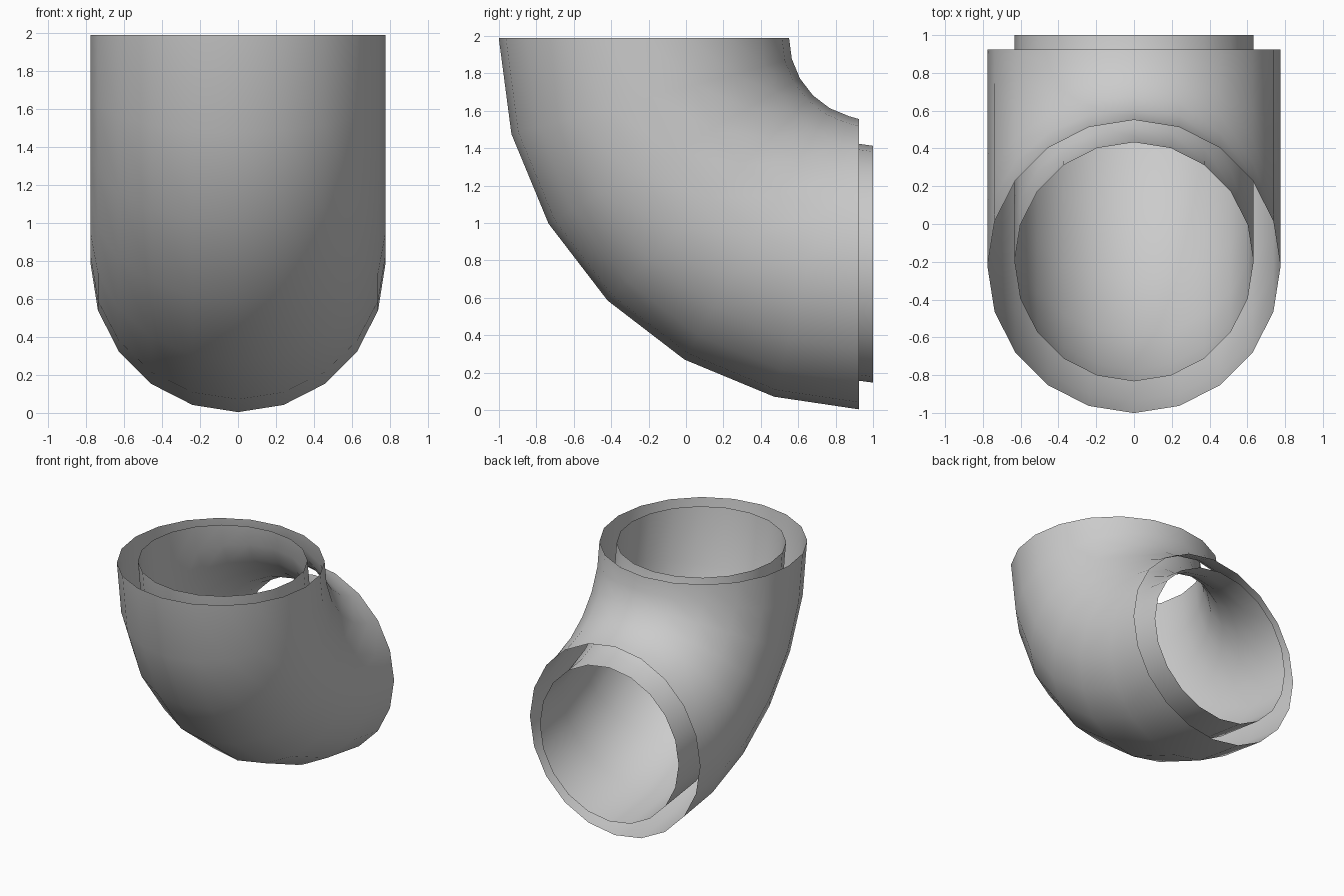
import bpy
import bmesh
from math import sin, cos, pi

SIDES = 20       # facets around each pipe
STEPS = 6        # segments along the quarter bend
TOP = 1.99       # height of the upper opening

cube = bpy.data.objects.get("Cube")
if cube:
    bpy.data.objects.remove(cube, do_unlink=True)

grey = bpy.data.materials.new("plain_grey")
grey.use_nodes = True
colour = (0.6, 0.6, 0.6, 1)
grey.diffuse_color = colour
grey.node_tree.nodes["Principled BSDF"].inputs["Base Color"].default_value = colour


def elbow(name, radius, pivot_y, bend, end_y):
    """Open quarter-bend pipe from the top opening to the back opening."""
    bm = bmesh.new()
    rings = []
    for step in range(STEPS + 1):
        a = step / STEPS * pi / 2
        ring = []
        for side in range(SIDES):
            t = side / SIDES * 2 * pi
            r = bend + radius * cos(t)
            y = end_y if step == STEPS else pivot_y - r * cos(a)
            ring.append(bm.verts.new((radius * sin(t), y, TOP - r * sin(a))))
        rings.append(ring)
    for lower, upper in zip(rings, rings[1:]):
        for i in range(SIDES):
            j = (i + 1) % SIDES
            face = bm.faces.new((lower[i], lower[j], upper[j], upper[i]))
            face.smooth = True
    # Face the walls outwards
    bm.normal_update()
    if sum(f.normal.x * f.calc_center_median().x for f in bm.faces) < 0:
        bmesh.ops.reverse_faces(bm, faces=bm.faces[:])
    mesh = bpy.data.meshes.new(name)
    bm.to_mesh(mesh)
    bm.free()
    mesh.materials.append(grey)
    obj = bpy.data.objects.new(name, mesh)
    bpy.context.collection.objects.link(obj)
    return obj


# Outer sleeve, slightly shortened at the back
elbow("outer_pipe", 0.776, 0.985, 1.21, 0.925)

# Inner pipe, standing a little proud of the sleeve at the back
elbow("inner_pipe", 0.633, 1.01, 1.21, 1.0)
